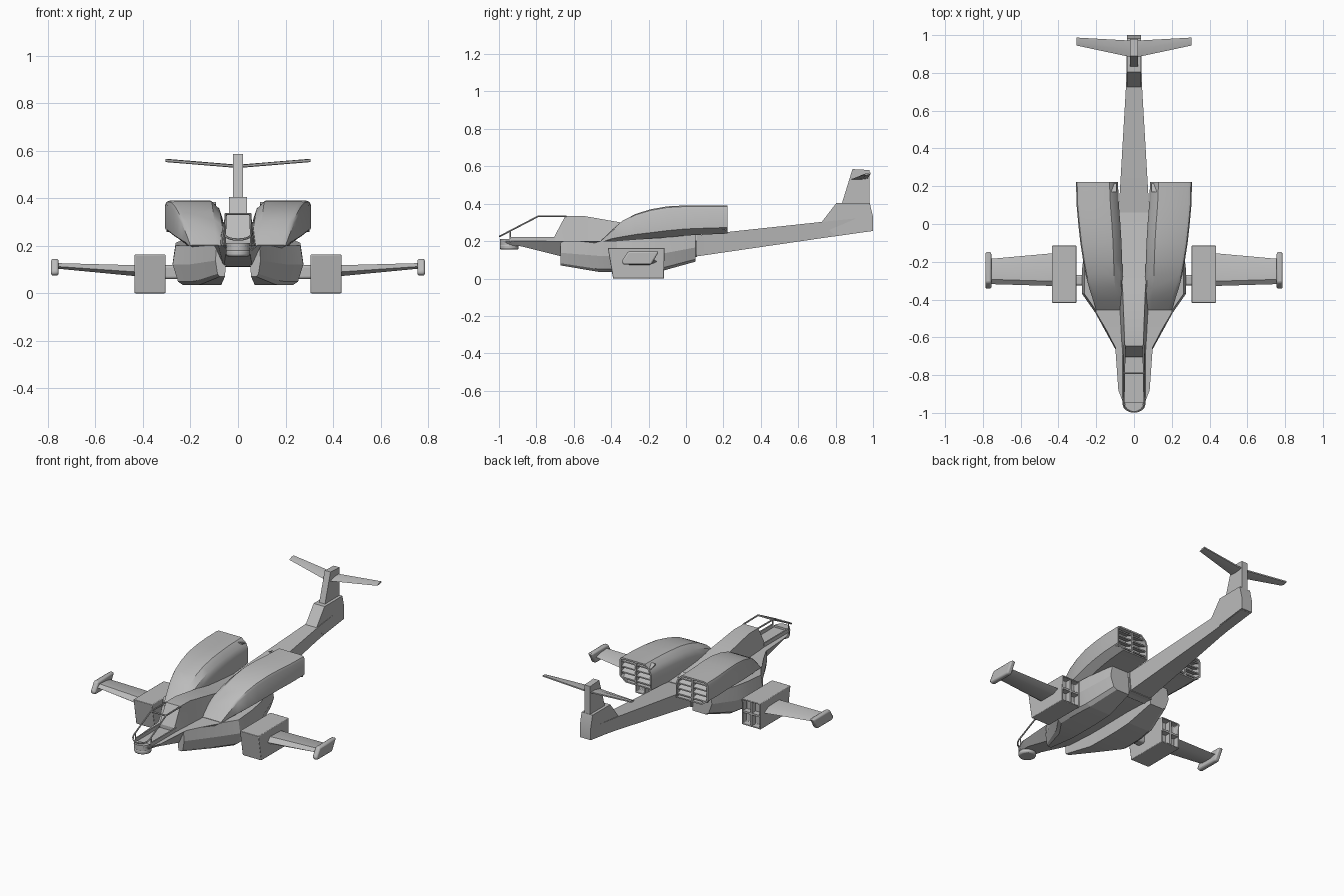
import bpy, bmesh, math

if "Cube" in bpy.data.objects:
    bpy.data.objects.remove(bpy.data.objects["Cube"])

grey = bpy.data.materials.new("plain_grey")
grey.diffuse_color = (0.5, 0.5, 0.5, 1)
grey.use_nodes = True
grey.node_tree.nodes["Principled BSDF"].inputs["Base Color"].default_value = grey.diffuse_color


def finish(ob, mirror=False, bevel=0.0, segs=2, smooth=25):
    ob.data.materials.append(grey)
    bpy.ops.object.select_all(action='DESELECT')
    bpy.context.view_layer.objects.active = ob
    ob.select_set(True)
    bpy.ops.object.shade_smooth_by_angle(angle=math.radians(smooth))
    if bevel:
        m = ob.modifiers.new("bevel", 'BEVEL')
        m.width, m.segments, m.limit_method = bevel, segs, 'ANGLE'
        m.angle_limit = math.radians(35)
    if mirror:
        ob.modifiers.new("mirror", 'MIRROR').use_clip = False
    return ob


def loft(name, sections, recess=0.0, **kw):
    """Skin closed rings together; optionally sink the last cap."""
    bm = bmesh.new()
    rings = [[bm.verts.new(p) for p in s] for s in sections]
    n = len(rings[0])
    for a, b in zip(rings, rings[1:]):
        for i in range(n):
            j = (i + 1) % n
            bm.faces.new((a[i], a[j], b[j], b[i]))
    bm.faces.new(rings[0])
    cap = bm.faces.new(rings[-1])
    bmesh.ops.recalc_face_normals(bm, faces=bm.faces)
    if recess:
        bmesh.ops.inset_individual(bm, faces=[cap], thickness=0.01)
        bmesh.ops.inset_individual(bm, faces=[cap], thickness=0.0005, depth=-recess)
    me = bpy.data.meshes.new(name)
    bm.to_mesh(me)
    bm.free()
    ob = bpy.data.objects.new(name, me)
    bpy.context.collection.objects.link(ob)
    return finish(ob, **kw)


def box(name, x0, x1, y0, y1, z0, z1, **kw):
    return loft(name, [[(x0, y, z0), (x1, y, z0), (x1, y, z1), (x0, y, z1)] for y in (y0, y1)], **kw)


def trap(y, wb, wt, zb, zt):
    return [(-wb, y, zb), (wb, y, zb), (wt, y, zt), (-wt, y, zt)]


def tube(name, pts, r=0.005, **kw):
    cu = bpy.data.curves.new(name, 'CURVE')
    cu.dimensions, cu.bevel_depth, cu.bevel_resolution = '3D', r, 1
    cu.use_fill_caps = True
    sp = cu.splines.new('POLY')
    sp.points.add(len(pts) - 1)
    for p, q in zip(sp.points, pts):
        p.co = (*q, 1)
    ob = bpy.data.objects.new(name, cu)
    bpy.context.collection.objects.link(ob)
    bpy.ops.object.select_all(action='DESELECT')
    bpy.context.view_layer.objects.active = ob
    ob.select_set(True)
    bpy.ops.object.convert(target='MESH')
    return finish(bpy.context.object, **kw)


# Lower fuselage and nose
loft("fuselage", [trap(*s) for s in (
    (-0.985, .025, .03, .18, .2), (-0.965, .04, .05, .18, .2), (-0.88, .05, .083, .172, .2),
    (-0.64, .06, .1, .112, .2), (-0.47, .07, .2, .11, .2), (-0.36, .08, .22, .11, .205),
    (0.06, .08, .085, .115, .235))])

# Hump behind the cockpit, falling away between the engines
loft("cockpit_back", [trap(*s) for s in (
    (-0.705, .06, .052, .195, .222), (-0.645, .064, .05, .195, .335), (-0.55, .07, .052, .195, .335),
    (-0.35, .08, .06, .2, .30), (-0.2, .085, .07, .2, .268), (0.06, .085, .085, .2, .235))])

# Cockpit side sill, seat block and open canopy frame
loft("cockpit_sill", [[(.05, y, .195), (.06, y, .195), (.058, y, .222), (.05, y, .222)]
                      for y in (-0.94, -0.69)], mirror=True)
hoop = [(.052, -.79, .333), (.055, -.94, .255)]
hoop += [(.055 * math.cos(a), -.955 - .04 * math.sin(a), .247 - .021 * math.sin(a))
         for a in [math.pi * i / 8 for i in range(9)]]
hoop += [(-.055, -.94, .255), (-.052, -.79, .333)]
tube("canopy_hoop", hoop)
tube("canopy_cross_bar", [(-.052, -.79, .333), (.052, -.79, .333)])
tube("canopy_top_rail", [(.052, -.79, .333), (.05, -.64, .333)], mirror=True)
tube("canopy_post", [(.055, -.94, .255), (.055, -.94, .195)], r=.004, mirror=True)
nose = [(.05 * math.cos(math.pi * i / 8), -.945 - .05 * math.sin(math.pi * i / 8)) for i in range(9)]
loft("nose_rim", [[(x, y, z) for x, y in nose] for z in (.18, .212)])

# Sensor turret under the nose
bpy.ops.mesh.primitive_cylinder_add(vertices=24, radius=.05, depth=.028, location=(0, -.945, .169))
bpy.context.object.name = "nose_turret"
finish(bpy.context.object, bevel=.008)


# Lower side bodies
def side(y, xi, xo, zb, zt):
    h = zt - zb
    w = min(.05, (xo - xi) * .4)
    return [(xi, y, zt), (xo - w * .25, y, zt), (xo, y, zt - h * .48),
            (xo - w * .45, y, zb + h * .09), (xo - w * .9, y, zb), (xi + .01, y, zb)]


loft("lower_side_body", [side(*s) for s in (
    (-0.67, .045, .095, .07, .2), (-0.47, .06, .205, .036, .2), (-0.37, .06, .275, .034, .202),
    (-0.24, .06, .275, .034, .212), (-0.13, .06, .262, .04, .218), (0.05, .07, .215, .09, .236))],
    mirror=True, smooth=12)


# Engine nacelles
def nacelle(y, xi, xo, zb, zt):
    k = (zt - zb) / .16
    return [(xi, y, zb), (xi, y, zt - .065 * k), (xi + .012, y, zt - .03 * k), (xi + .045, y, zt),
            (xo - .02, y, zt), (xo - .006, y, zt - .006 * k), (xo, y, zt - .02 * k),
            (xo, y, zb + .035 * k), (xo - .045 * k, y, zb)]


loft("engine_nacelle", [nacelle(*s) for s in (
    (-.455, .05, .2, .19, .203), (-.40, .05, .218, .2, .257), (-.34, .055, .237, .2, .308),
    (-.27, .06, .256, .205, .345), (-.19, .063, .27, .21, .37), (-.1, .066, .284, .22, .386),
    (0, .072, .295, .23, .391), (.1, .08, .304, .235, .391), (.222, .085, .307, .24, .39))],
    recess=.06, mirror=True, smooth=30)
# Exhaust louvres: four rows in two columns
for i in range(4):
    z = .262 + i * .034
    loft(f"exhaust_louvre_{i}", [[(x, .17, z + .012), (x, .215, z - .004), (x, .215, z + .004),
                                  (x, .17, z + .02)] for x in (.092, .3)], mirror=True)
box("exhaust_divider", .191, .201, .165, .219, .247, .383, mirror=True)

# Tail boom, fin and tailplane
loft("tail_boom", [trap(*s) for s in ((0.0, .075, .085, .11, .225), (0.72, .036, .043, .215, .302),
                                      (0.99, .03, .036, .253, .33))])
for name, w, prof in (
        ("fin_base", .038, [(.72, .295), (.805, .405), (.982, .405), (1, .33), (1, .255), (.8, .23)]),
        ("fin", .02, [(.83, .39), (.89, .585), (.98, .58), (.98, .39)])):
    loft(name, [[(x, y, z) for y, z in prof] for x in (-w, w)])
loft("tailplane", [[(x, yf, z - .008), (x, (yf + yb) / 2, z + .002), (x, yb, z + .004),
                    (x, yb, z - .004), (x, (yf + yb) / 2, z - .01)]
                   for x, yf, yb, z in ((-.305, .945, .987, .562), (0, .88, .97, .537),
                                        (.305, .945, .987, .562))])

# Weapon boxes with four open cells at the back
loft("weapon_box", [[(.305, y0, 0), (.435, y0, 0), (.435, y1, .163), (.305, y1, .163)]
                    for y0, y1 in ((-.39, -.418), (-.118, -.115))],
     recess=.04, mirror=True, bevel=.012)
box("weapon_box_bar_upright", .364, .376, -.155, -.118, .008, .155, mirror=True)
box("weapon_box_bar_level", .313, .427, -.155, -.118, .076, .088, mirror=True)
box("weapon_pylon", .23, .32, -.325, -.27, .06, .118, mirror=True, bevel=.01)

# Stub wings and tip pods
loft("stub_wing", [[(x, yf, zm), (x, yf + .025, zt), (x, yb - .04, zt - .004), (x, yb, zm),
                    (x, yb - .04, zb), (x, yf + .025, zb)]
                   for x, yf, yb, zb, zm, zt in ((.43, -.328, -.155, .072, .09, .118),
                                                 (.765, -.318, -.185, .104, .113, .127))],
     mirror=True, smooth=30)
loft("wing_tip_pod", [[(x, -.335, .074), (x, -.185, .074), (x, -.145, .145), (x, -.31, .145),
                       (x, -.345, .09)] for x in (.755, .787)], mirror=True, bevel=.009)
